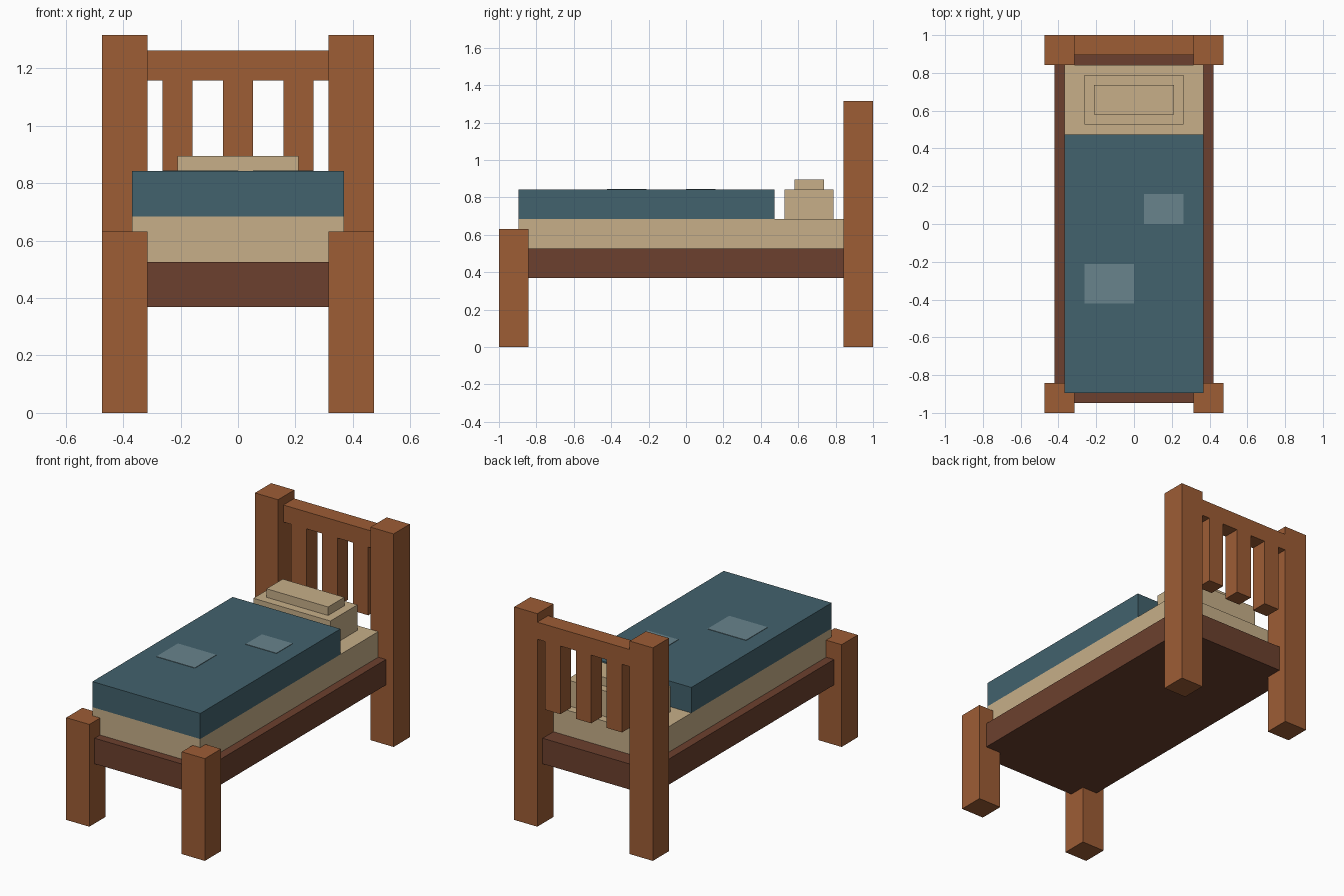
import bpy

if "Cube" in bpy.data.objects:
    bpy.data.objects.remove(bpy.data.objects["Cube"], do_unlink=True)

U = 1 / 19  # building unit: the bed is 38 units long


def linear(c):
    c /= 255
    return c / 12.92 if c <= 0.04045 else ((c + 0.055) / 1.055) ** 2.4


def material(name, *rgb):
    colour = (*[linear(c) for c in rgb], 1)
    mat = bpy.data.materials.new(name)
    mat.use_nodes = True
    mat.diffuse_color = colour
    mat.node_tree.nodes["Principled BSDF"].inputs["Base Color"].default_value = colour
    return mat


def box(name, mat, x, y, z):
    """Box between (low, high) pairs given in building units."""
    bpy.ops.mesh.primitive_cube_add(size=1)
    ob = bpy.context.object
    ob.name = ob.data.name = name
    for v in ob.data.vertices:
        for i, (low, high) in enumerate((x, y, z)):
            v.co[i] = U * (high if v.co[i] > 0 else low)
    ob.data.materials.append(mat)
    return ob


wood = material("warm wood", 157, 93, 53)
dark_wood = material("dark wood", 108, 64, 46)
linen = material("cream linen", 199, 175, 137)
teal = material("teal blanket", 66, 98, 109)
pale_teal = material("pale patch", 104, 131, 140)

# Posts
for side, x in (("right", (-9, -6)), ("left", (6, 9))):
    box(f"front_post_{side}", wood, x, (-19, -16), (0, 12))
    box(f"back_post_{side}", wood, x, (16, 19), (0, 25))

# Headboard
box("headboard_rail", wood, (-6, 6), (17, 19), (22, 24))
for i, centre in enumerate((-4, 0, 4)):
    box(f"headboard_slat_{i + 1}", wood, (centre - 1, centre + 1), (17, 19), (14, 22))

# Frame and bedding
box("bed_frame", dark_wood, (-8, 8), (-18, 18), (7, 10))
box("mattress", linen, (-7, 7), (-17, 16), (10, 13))
box("blanket", teal, (-7, 7), (-17, 9), (13, 16))
box("pillow", linen, (-5, 5), (10, 15), (13, 16))
box("pillow_top", linen, (-4, 4), (11, 14), (16, 17))

# Thin sewn patches on the blanket
box("blanket_patch_large", pale_teal, (-5, 0), (-8, -4), (16, 16.05))
box("blanket_patch_small", pale_teal, (1, 5), (0, 3), (16, 16.05))
